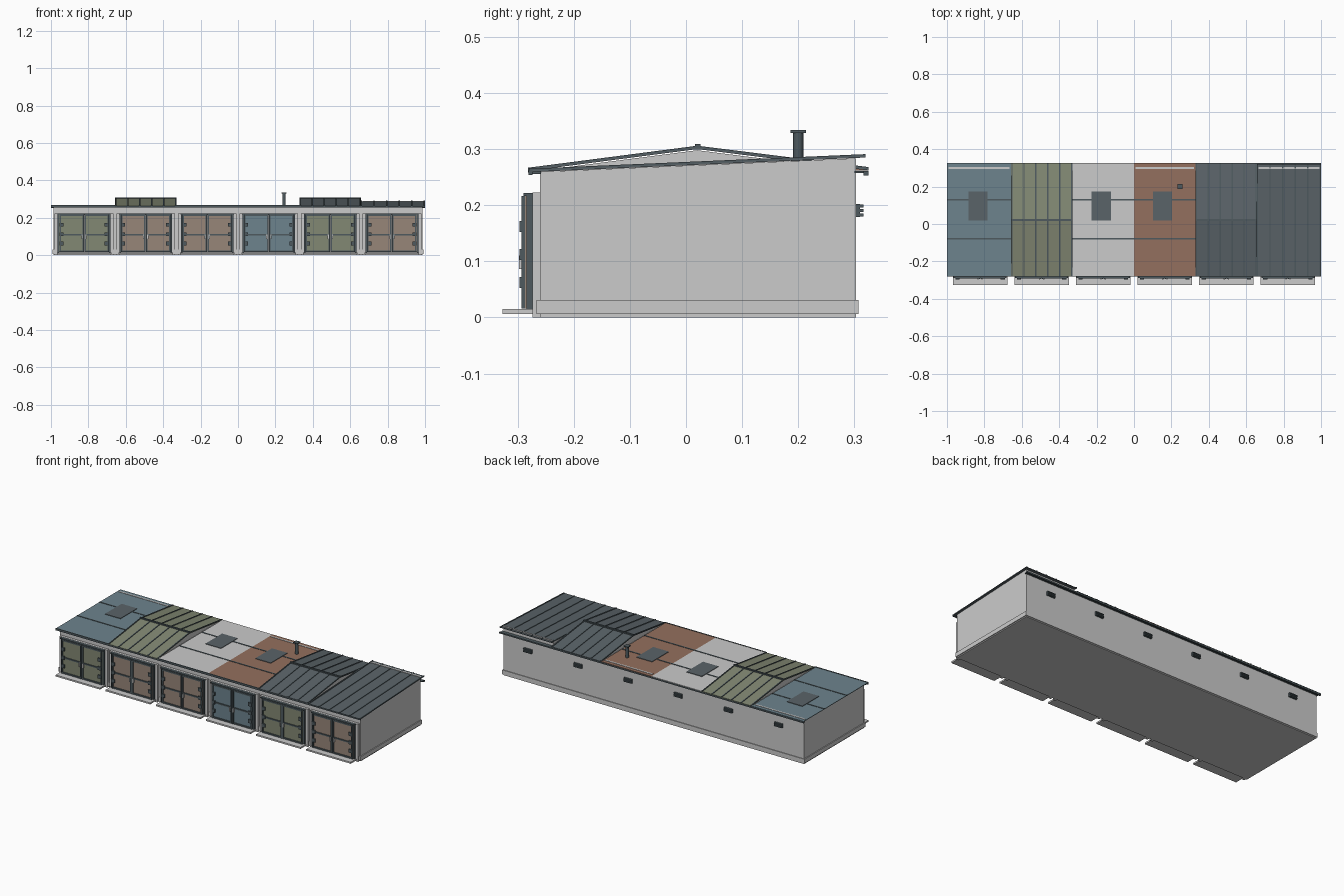
import bpy, bmesh, math

if "Cube" in bpy.data.objects:
    bpy.data.objects.remove(bpy.data.objects["Cube"])


def mat(name, r, g, b):
    def lin(c):
        c /= 255
        return c / 12.92 if c < 0.04 else ((c + 0.055) / 1.055) ** 2.4
    m = bpy.data.materials.new(name)
    m.diffuse_color = (lin(r), lin(g), lin(b), 1)
    m.use_nodes = True
    m.node_tree.nodes["Principled BSDF"].inputs["Base Color"].default_value = m.diffuse_color
    return m


LIGHT = mat("light_concrete", 203, 203, 203)
DARK = mat("dark_metal", 78, 90, 95)
SLATE = mat("slate_roof", 90, 99, 104)
BLUE = mat("blue_paint", 109, 131, 141)
OLIVE = mat("olive_paint", 130, 136, 115)
RUST = mat("rust_roof", 148, 112, 94)
BROWN = mat("brown_paint", 151, 134, 121)


def prism(name, x0, x1, profile, m):
    """Extrude a closed (y, z) profile along x."""
    bm = bmesh.new()
    a = [bm.verts.new((x0, y, z)) for y, z in profile]
    b = [bm.verts.new((x1, y, z)) for y, z in profile]
    n = len(a)
    bm.faces.new(a)
    bm.faces.new(b[::-1])
    for i in range(n):
        bm.faces.new((a[i], b[i], b[(i + 1) % n], a[(i + 1) % n]))
    bmesh.ops.recalc_face_normals(bm, faces=bm.faces)
    me = bpy.data.meshes.new(name)
    bm.to_mesh(me)
    bm.free()
    me.materials.append(m)
    ob = bpy.data.objects.new(name, me)
    bpy.context.collection.objects.link(ob)
    return ob


def box(name, x0, x1, y0, y1, z0, z1, m):
    return prism(name, x0, x1, [(y0, z0), (y1, z0), (y1, z1), (y0, z1)], m)


def sheet(name, x0, x1, line, t, m, lift=0.0):
    """Thin sheet following a (y, z) line, t thick."""
    low = [(y, z + lift) for y, z in line]
    high = [(y, z + lift + t) for y, z in reversed(line)]
    return prism(name, x0, x1, low + high, m)


# Main block, plinth
box("wall_block", -0.987, 0.987, -0.26, 0.303, 0, 0.259, LIGHT)
box("plinth", -0.992, 0.992, -0.266, 0.307, 0.006, 0.031, LIGHT)

# Eaves front and back
box("front_fascia", -1, 1, -0.281, -0.274, 0.254, 0.262, DARK)
box("front_soffit", -0.995, 0.995, -0.276, -0.258, 0.256, 0.26, DARK)
box("rear_gutter", -1, 1, 0.316, 0.325, 0.253, 0.261, DARK)
box("rear_soffit", -0.995, 0.995, 0.30, 0.318, 0.257, 0.261, DARK)

EDGES = [-1, -0.657, -0.329, 0, 0.329, 0.657, 1]
CENTRES = [-0.823 + 0.3292 * i for i in range(6)]
ROOFS = [("flat", BLUE), ("gable", OLIVE), ("flat", LIGHT),
         ("flat", RUST), ("gable", SLATE), ("shed", SLATE)]
DOORS = [OLIVE, BROWN, BROWN, BLUE, OLIVE, BROWN]
LINES = {"flat": [(-0.28, 0.262), (0.325, 0.262)],
         "gable": [(-0.28, 0.261), (0.02, 0.300), (0.325, 0.262)],
         "shed": [(-0.28, 0.259), (0.32, 0.285)]}

# Roofs
for i, (kind, m) in enumerate(ROOFS):
    a, b = EDGES[i], EDGES[i + 1]
    line = LINES[kind]
    sheet("roof_sheet", a, b, line, 0.003, m)
    if kind == "flat":
        for y in (-0.08, 0.13):
            box("roof_lap", a, b, y - 0.004, y + 0.004, 0.264, 0.267, DARK)
        cx = {0: -0.835, 2: -0.175, 3: 0.152}[i]
        box("roof_patch", cx - 0.051, cx + 0.051, 0.018, 0.174, 0.264, 0.268, SLATE)
        box("roof_edge", a, b, -0.282, -0.277, 0.258, 0.267, DARK)
    else:
        for k in range(6):  # standing seams
            x = a + 0.004 + (b - a - 0.008) * k / 5
            sheet("roof_seam", x - 0.003, x + 0.003, line, 0.003, DARK, 0.003)
    if kind == "gable":
        prism("gable_infill", a + 0.01, b - 0.01,
              [(-0.25, 0.259), (0.295, 0.259), (0.295, 0.263), (0.02, 0.298),
               (-0.25, 0.263)], LIGHT)
        box("ridge_cap", a, b, 0.016, 0.026, 0.299, 0.309, DARK)
    if kind == "shed":
        prism("shed_infill", a + 0.002, 0.987,
              [(-0.26, 0.25), (0.303, 0.25), (0.303, 0.2835), (-0.26, 0.2595)], LIGHT)
    if i in (0, 3, 5):  # pale rear flashing
        z = 0.287 if kind == "shed" else 0.264
        box("rear_flashing", a + 0.008, b - 0.008, 0.294, 0.304, z - 0.001, z + 0.003, LIGHT)

# Chimney
bpy.ops.mesh.primitive_cylinder_add(vertices=12, radius=0.009, depth=0.072,
                                    location=(0.246, 0.2, 0.296))
pipe = bpy.context.object
pipe.name = "chimney_pipe"
pipe.data.materials.append(DARK)
bpy.ops.object.shade_smooth_by_angle(angle=math.radians(40))
box("chimney_cap", 0.232, 0.26, 0.186, 0.214, 0.329, 0.334, DARK)

# Garage fronts and rear vents
for c, paint in zip(CENTRES, DOORS):
    box("ramp", c - 0.146, c + 0.146, -0.327, -0.26, 0.006, 0.015, LIGHT)
    box("door_header", c - 0.157, c + 0.157, -0.274, -0.258, 0.214, 0.223, LIGHT)
    box("door_lintel", c - 0.142, c + 0.142, -0.290, -0.272, 0.216, 0.222, DARK)
    for s in (-1, 1):
        def side(name, u0, u1, *rest):
            lo, hi = sorted((c + s * u0, c + s * u1))
            return box(name, lo, hi, *rest)
        side("door_jamb", 0.140, 0.157, -0.274, -0.258, 0, 0.223, LIGHT)
        side("door_frame", 0.133, 0.141, -0.284, -0.259, 0.015, 0.218, DARK)
        side("door_leaf", 0.001, 0.133, -0.287, -0.262, 0.016, 0.216, paint)
        for u in (0.001, 0.124):
            side("leaf_stile", u, u + 0.008, -0.293, -0.286, 0.016, 0.216, DARK)
        for z in (0.016, 0.106, 0.208):
            side("leaf_rail", 0.001, 0.132, -0.292, -0.286, z, z + 0.008, DARK)
        for z in (0.052, 0.102, 0.152):
            side("hinge", 0.110, 0.132, -0.297, -0.290, z, z + 0.02, DARK)
        side("handle", 0.008, 0.014, -0.298, -0.287, 0.086, 0.11, LIGHT)
    box("rear_vent", c - 0.026, c + 0.026, 0.302, 0.310, 0.179, 0.202, DARK)
    for k in range(3):
        z = 0.180 + k * 0.008
        box("vent_louvre", c - 0.025, c + 0.025, 0.309, 0.316, z, z + 0.005, DARK)
